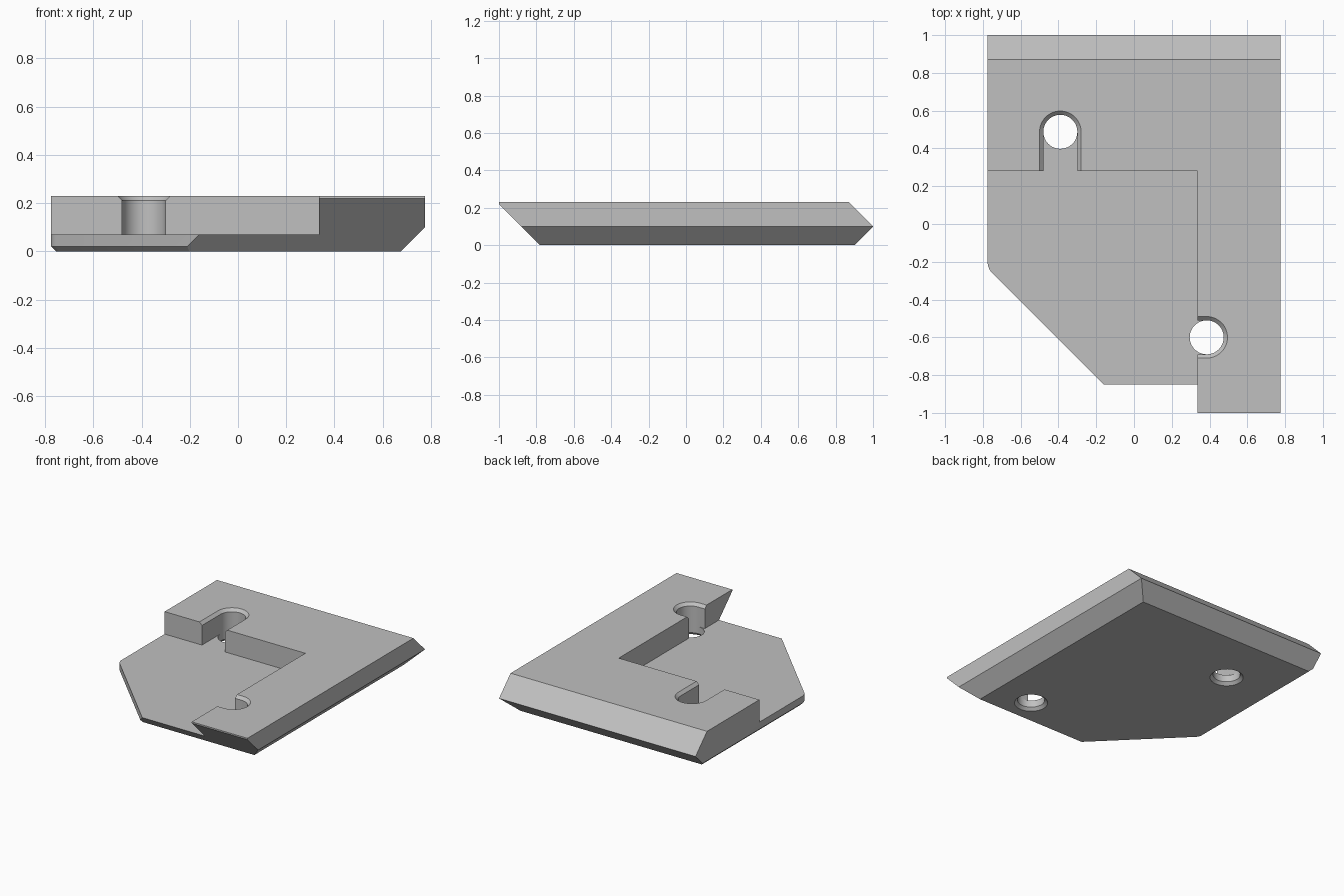
import bpy, bmesh
from math import cos, sin, pi, radians
from mathutils import Vector

cube = bpy.data.objects.get("Cube")
if cube:
    bpy.data.objects.remove(cube, do_unlink=True)

HALF_X, TOP, FLOOR = 0.775, 0.23, 0.07

grey = bpy.data.materials.new("plain grey")
grey.use_nodes = True
grey.diffuse_color = (0.53, 0.53, 0.53, 1)
grey.node_tree.nodes["Principled BSDF"].inputs["Base Color"].default_value = grey.diffuse_color


def to_object(name, bm):
    bmesh.ops.recalc_face_normals(bm, faces=bm.faces[:])
    mesh = bpy.data.meshes.new(name)
    bm.to_mesh(mesh)
    bm.free()
    mesh.materials.append(grey)
    obj = bpy.data.objects.new(name, mesh)
    bpy.context.collection.objects.link(obj)
    return obj


def box(lo, hi):
    bm = bmesh.new()
    bmesh.ops.create_cube(bm, size=1)
    lo, hi = Vector(lo), Vector(hi)
    for v in bm.verts:
        v.co = (lo + hi) / 2 + v.co * (hi - lo)
    return bm


def slice_off(bm, point, normal):
    geom = bm.verts[:] + bm.edges[:] + bm.faces[:]
    cut = bmesh.ops.bisect_plane(bm, geom=geom, dist=1e-5, plane_co=point,
                                 plane_no=Vector(normal).normalized(), clear_outer=True)
    edges = [e for e in cut["geom_cut"] if isinstance(e, bmesh.types.BMEdge) and e.is_boundary]
    bmesh.ops.edgeloop_fill(bm, edges=edges)


def loft(name, center, levels, outline):
    """Stack outlines of varying radius and cap both ends."""
    bm = bmesh.new()
    rings = [[bm.verts.new((center[0] + x, center[1] + y, z)) for x, y in outline(r)]
             for z, r in levels]
    n = len(rings[0])
    for a, b in zip(rings, rings[1:]):
        for i in range(n):
            j = (i + 1) % n
            bm.faces.new((a[i], a[j], b[j], b[i]))
    bm.faces.new(rings[0])
    bm.faces.new(rings[-1])
    return to_object(name, bm)


def circle(r, n=48):
    return [(r * cos(2 * pi * i / n), r * sin(2 * pi * i / n)) for i in range(n)]


def slot(length, turn):
    """Round-ended slot whose open end points along -y, turned about z."""
    def outline(r):
        pts = [(r * cos(pi * i / 24), r * sin(pi * i / 24)) for i in range(25)]
        pts += [(-r, -length), (r, -length)]
        return [(x * cos(turn) - y * sin(turn), x * sin(turn) + y * cos(turn)) for x, y in pts]
    return outline


# Plate with bevelled edges
bm = box((-HALF_X, -1, 0), (HALF_X, 1, TOP))
slice_off(bm, (HALF_X, 0, 0.1), (1, 0, -1))
slice_off(bm, (0, 1, 0.1), (0, 1, 1))
slice_off(bm, (0, 1, 0.1), (0, 1, -1))
slice_off(bm, (0, -0.78, 0), (0, -1, -1))

# Clipped corner with a rounded turn and a small lower chamfer
turn_center, turn_radius = Vector((-0.69, -0.2, 0.02)), 0.085
for step in range(5):
    a = radians(45 * step / 4)
    out = Vector((-cos(a), -sin(a), 0))
    point = turn_center + out * turn_radius
    if step:
        slice_off(bm, point, out)
    slice_off(bm, point, out - Vector((0, 0, 1)))
plate = to_object("plate", bm)

# Cutters: recessed corner, open slots and through holes
cutters = [to_object("recess_cutter", box((-1, -1.2, FLOOR), (0.335, 0.28, 0.4)))]
slot_levels = [(FLOOR, 0.09), (TOP - 0.02, 0.09), (TOP + 0.02, 0.13)]
hole_levels = [(-0.02, 0.13), (0.02, 0.09), (FLOOR, 0.09), (0.1, 0.06)]
for center, length, turn in [((-0.39, 0.488), 0.3, 0), ((0.385, -0.6), 0.15, -pi / 2)]:
    cutters.append(loft("slot_cutter", center, slot_levels, slot(length, turn)))
    cutters.append(loft("hole_cutter", center, hole_levels, circle))

bpy.ops.object.select_all(action="DESELECT")
plate.select_set(True)
bpy.context.view_layer.objects.active = plate
for cutter in cutters:
    mod = plate.modifiers.new("cut", "BOOLEAN")
    mod.operation, mod.solver, mod.object = "DIFFERENCE", "EXACT", cutter
    bpy.ops.object.modifier_apply(modifier=mod.name)
    bpy.data.objects.remove(cutter, do_unlink=True)

bpy.ops.object.shade_smooth_by_angle(angle=radians(20))
